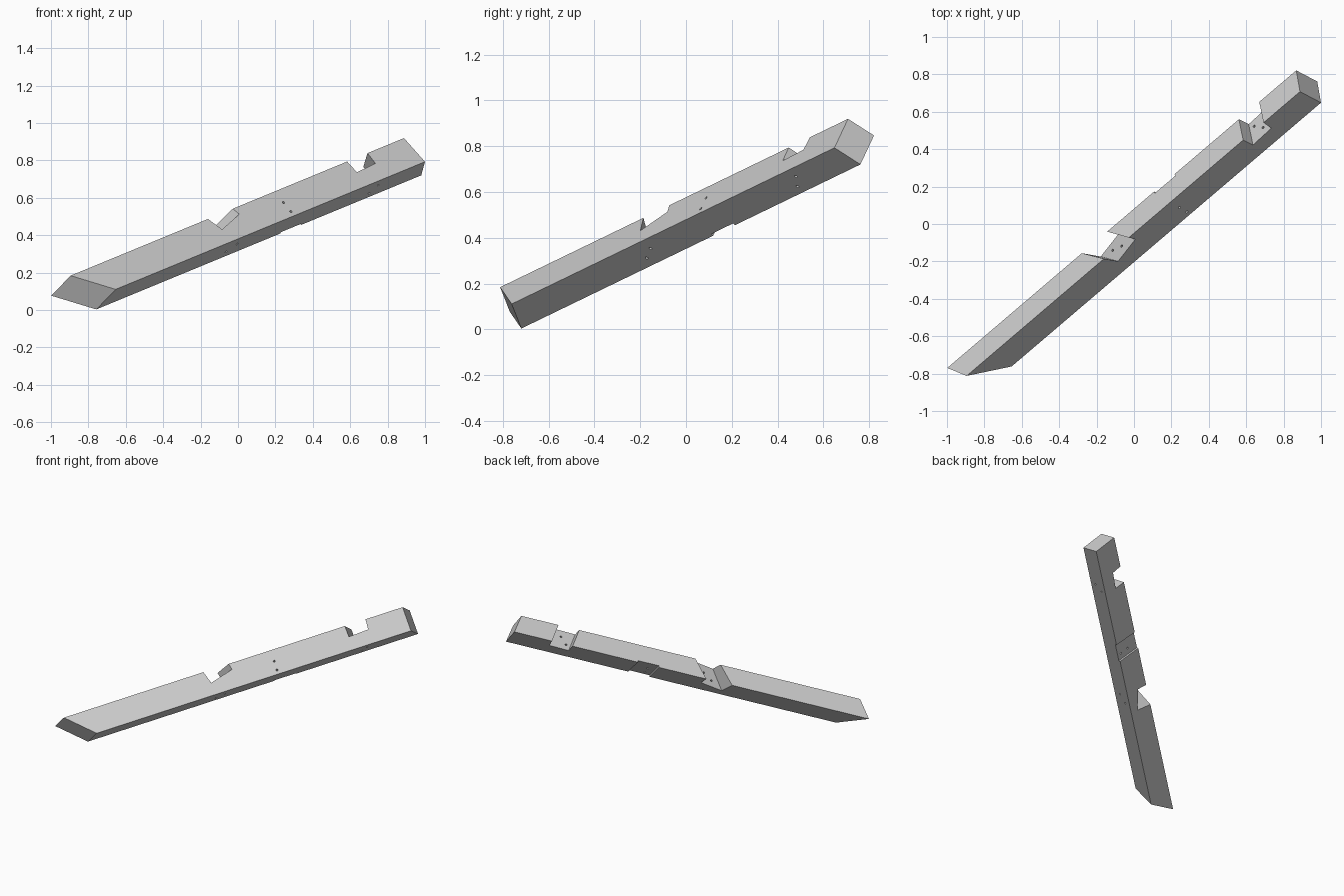
import bpy
import bmesh
from mathutils import Matrix, Vector

if "Cube" in bpy.data.objects:
    bpy.data.objects.remove(bpy.data.objects["Cube"])

# Beam frame: along its length, across its width, out of its front face
along = Vector((0.726, 0.619, 0.2995)).normalized()
across = Vector((-0.599, 0.355, 0.718))
across = (across - along * across.dot(along)).normalized()
out = along.cross(across)
frame = Matrix((along, across, out)).transposed().to_4x4()
frame.translation = (-0.895, -0.812, 0.184)

LENGTH, WIDTH, THICK = 2.455, 0.179, 0.132

grey = bpy.data.materials.new("light_grey")
grey.use_nodes = True
grey.diffuse_color = (0.6, 0.6, 0.6, 1)
grey.node_tree.nodes["Principled BSDF"].inputs["Base Color"].default_value = (0.6, 0.6, 0.6, 1)


def finish(name, bm):
    bmesh.ops.recalc_face_normals(bm, faces=bm.faces)
    bm.transform(frame)
    mesh = bpy.data.meshes.new(name)
    bm.to_mesh(mesh)
    bm.free()
    mesh.materials.append(grey)
    obj = bpy.data.objects.new(name, mesh)
    bpy.context.collection.objects.link(obj)
    return obj


def loft(name, ring_a, ring_b):
    """Solid between two matching rings of points."""
    bm = bmesh.new()
    a = [bm.verts.new(p) for p in ring_a]
    b = [bm.verts.new(p) for p in ring_b]
    bm.faces.new(a)
    bm.faces.new(b)
    for i in range(len(a)):
        j = (i + 1) % len(a)
        bm.faces.new((a[i], a[j], b[j], b[i]))
    return finish(name, bm)


def prism(name, profile, t0, t1, lean=(0, 0)):
    """Side profile pushed through the thickness, leaning as it goes."""
    rings = [[(s + lean[0] * t, w + lean[1] * t, t) for s, w in profile] for t in (t0, t1)]
    return loft(name, *rings)


def drill(name, centre, axis):
    """Round cutter along the width (1) or thickness (2) axis."""
    bm = bmesh.new()
    bmesh.ops.create_cone(bm, cap_ends=True, segments=12, radius1=0.007, radius2=0.007, depth=0.6)
    turn = Matrix.Rotation(1.5707963, 4, 'X') if axis == 1 else Matrix()
    bm.transform(Matrix.Translation(centre) @ turn)
    return finish(name, bm)


# Beam with a steep mitre at the foot and a slight bevel at the head
beam = loft("beam",
            [(0, 0, 0), (LENGTH, 0, 0), (LENGTH + 0.007, -WIDTH, 0), (0.184, -WIDTH, 0)],
            [(-0.081, 0, -THICK), (LENGTH + 0.034, 0, -THICK),
             (LENGTH + 0.041, -WIDTH, -THICK), (0.103, -WIDTH, -THICK)])

# Two seats in the upper edge and a shallow lap on the back
cutters = [
    prism("lower_seat_cutter",
          [(0.985, 0.08), (1.041, -0.09), (1.205, -0.045), (1.176, 0.08)],
          0.05, -0.2, (0.69, 0.23)),
    prism("upper_seat_cutter",
          [(2.032, 0.08), (2.041, -0.082), (2.183, -0.075), (2.19, 0.08)],
          0.05, -0.2, (-0.23, 0)),
    prism("back_lap_cutter",
          [(1.44, 0.03), (1.59, 0.03), (1.615, -0.22), (1.46, -0.22)],
          -THICK + 0.012, -0.2),
]

# Pairs of peg holes through the seats and the lap
for s, t in ((1.104, -0.053), (1.038, -0.088), (2.139, -0.045), (2.095, -0.094)):
    cutters.append(drill("seat_hole_cutter", (s, -0.1, t), 1))
for w in (-0.082, -0.148):
    cutters.append(drill("lap_hole_cutter", (1.5, w, -0.06), 2))

bpy.context.view_layer.objects.active = beam
for cutter in cutters:
    cutter.hide_render = True
    mod = beam.modifiers.new(cutter.name, 'BOOLEAN')
    mod.operation = 'DIFFERENCE'
    mod.solver = 'EXACT'
    mod.object = cutter
    bpy.ops.object.modifier_apply(modifier=mod.name)
    bpy.data.objects.remove(cutter)
